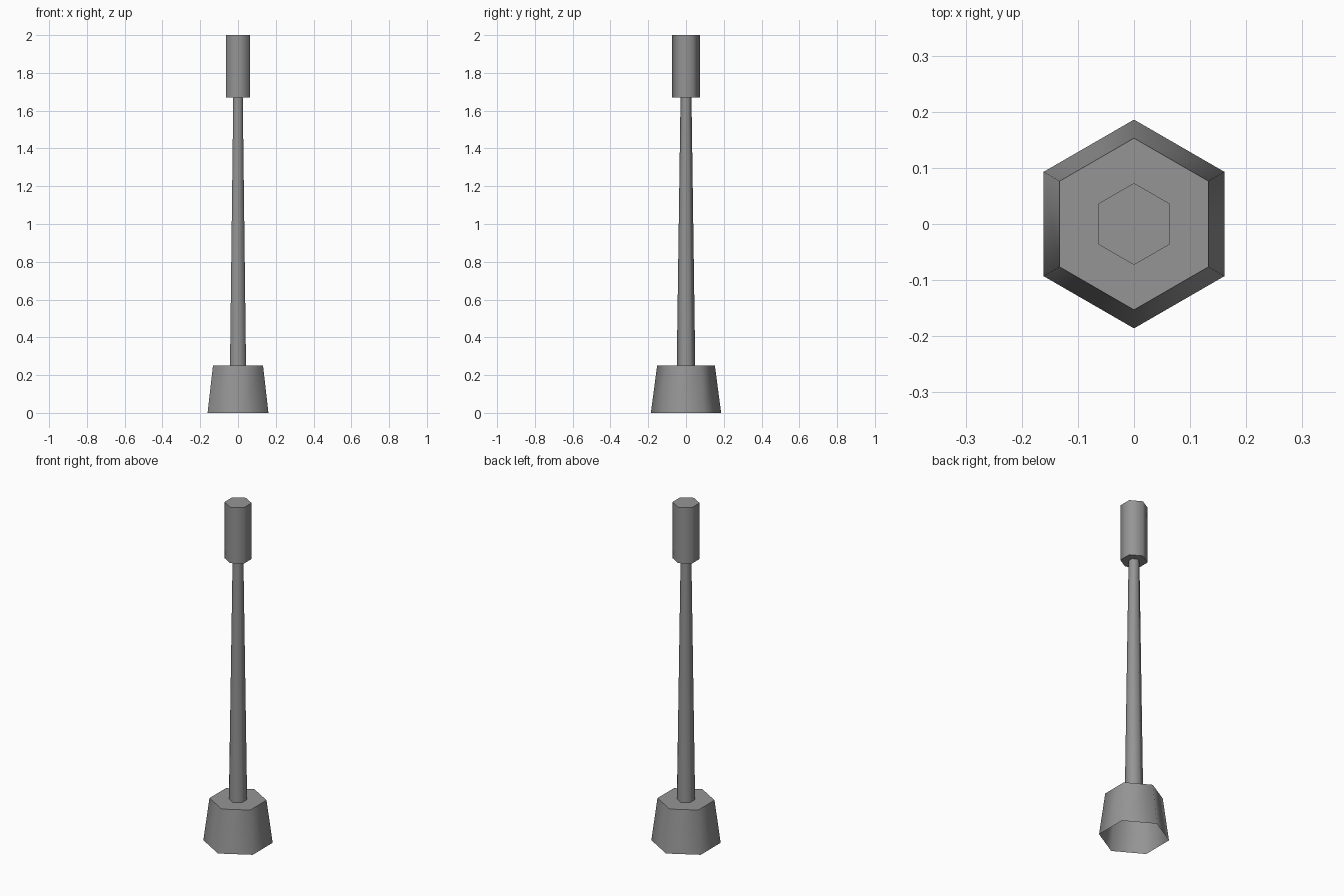
import bpy
import bmesh
from math import cos, sin, radians, tau

SIDES = 6

cube = bpy.data.objects.get("Cube")
if cube:
    bpy.data.objects.remove(cube, do_unlink=True)

grey = bpy.data.materials.new("plain grey")
grey.use_nodes = True
colour = (0.3, 0.3, 0.3, 1)
grey.diffuse_color = colour
grey.node_tree.nodes["Principled BSDF"].inputs["Base Color"].default_value = colour


def hex_prism(name, z_low, z_high, r_low, r_high, cap_low=False, cap_high=False):
    """Tapered six-sided prism with corners on the y axis and optional end caps."""
    bm = bmesh.new()
    angles = [tau * i / SIDES + radians(90) for i in range(SIDES)]
    low, high = [[bm.verts.new((r * cos(a), r * sin(a), z)) for a in angles]
                 for r, z in ((r_low, z_low), (r_high, z_high))]
    for i in range(SIDES):
        j = (i + 1) % SIDES
        bm.faces.new((low[i], low[j], high[j], high[i]))
    if cap_low:
        bm.faces.new(low[::-1])
    if cap_high:
        bm.faces.new(high)
    mesh = bpy.data.meshes.new(name)
    bm.to_mesh(mesh)
    bm.free()
    mesh.materials.append(grey)
    obj = bpy.data.objects.new(name, mesh)
    bpy.context.collection.objects.link(obj)

    # Smooth round the sides, sharp at the caps
    bpy.ops.object.select_all(action="DESELECT")
    obj.select_set(True)
    bpy.context.view_layer.objects.active = obj
    bpy.ops.object.shade_smooth_by_angle(angle=radians(70))
    return obj


# Flared foot, hollow underneath
hex_prism("base", 0, 0.25, 0.186, 0.153, cap_high=True)
# Slender tapering shaft
hex_prism("pole", 0.25, 1.67, 0.049, 0.029)
# Closed block on top
hex_prism("head", 1.67, 2, 0.073, 0.073, cap_low=True, cap_high=True)
